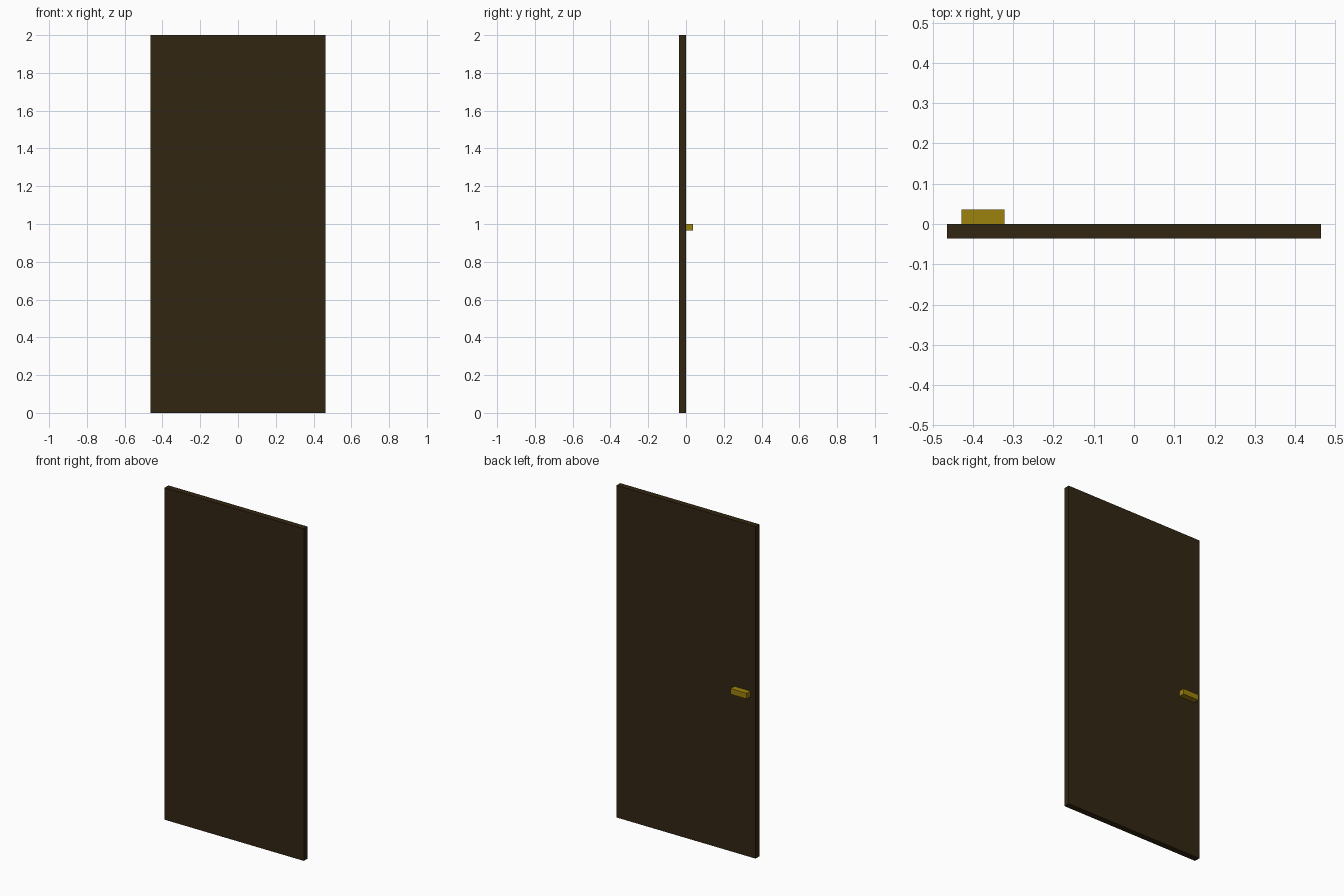
import bpy

if "Cube" in bpy.data.objects:
    bpy.data.objects.remove(bpy.data.objects["Cube"])


def material(name, rgb):
    m = bpy.data.materials.new(name)
    m.diffuse_color = (*rgb, 1.0)
    m.use_nodes = True
    m.node_tree.nodes["Principled BSDF"].inputs["Base Color"].default_value = m.diffuse_color
    return m


def box(name, lo, hi, mat):
    centre = [(a + b) / 2 for a, b in zip(lo, hi)]
    bpy.ops.mesh.primitive_cube_add(size=1, location=centre)
    ob = bpy.context.object
    ob.name = name
    ob.scale = [b - a for a, b in zip(lo, hi)]
    bpy.ops.object.transform_apply(location=False, rotation=False, scale=True)
    ob.data.materials.append(mat)
    return ob


dark_wood = material("dark wood", (0.032, 0.019, 0.006))
brass = material("brass", (0.33, 0.22, 0.004))

# Door slab
box("door_panel", (-0.464, -0.036, 0.0), (0.464, 0.0, 2.0), dark_wood)

# Handle on the back face, close to the free edge
box("door_handle", (-0.429, 0.0, 0.966), (-0.322, 0.036, 1.0), brass)
